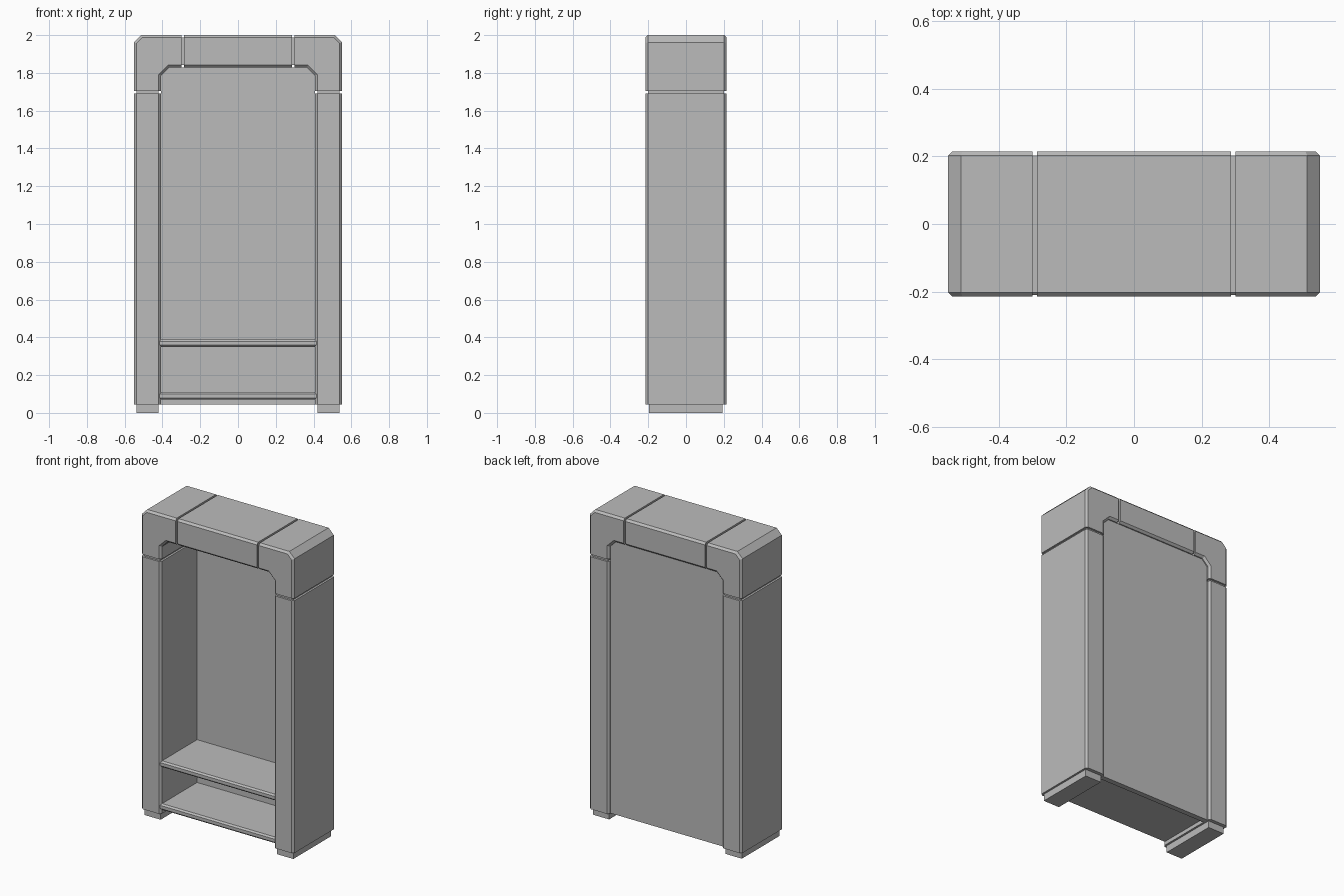
import bpy
import bmesh

if "Cube" in bpy.data.objects:
    bpy.data.objects.remove(bpy.data.objects["Cube"], do_unlink=True)

grey = bpy.data.materials.new("plain grey")
grey.use_nodes = True
grey.diffuse_color = (0.5, 0.5, 0.5, 1)
grey.node_tree.nodes["Principled BSDF"].inputs["Base Color"].default_value = (0.5, 0.5, 0.5, 1)

# Main dimensions
HALF_W, HALF_D, TOP, BASE = 0.55, 0.215, 2.0, 0.045
OPEN_X, OPEN_Z = 0.407, 0.1828 * 10
EDGE = 0.013            # chamfer on the frame edges
MITRE = 0.414           # offset of a corner shared with a 45 degree edge
SIDE_GAP = (1.69, 1.705)
TOP_GAP = (0.287, 0.30)


def finish(name, bm):
    bmesh.ops.recalc_face_normals(bm, faces=bm.faces)
    mesh = bpy.data.meshes.new(name)
    bm.to_mesh(mesh)
    bm.free()
    mesh.materials.append(grey)
    obj = bpy.data.objects.new(name, mesh)
    bpy.context.scene.collection.objects.link(obj)
    return obj


def frame_part(name, outline, side=1):
    """Loft an x-z outline through the depth with chamfered front and back."""
    bm = bmesh.new()
    levels = [(-HALF_D, EDGE), (-HALF_D + EDGE, 0), (HALF_D - EDGE, 0), (HALF_D, EDGE)]
    rings = [[bm.verts.new((side * x, y, z)) for x, z in outline(d)] for y, d in levels]
    for a, b in zip(rings, rings[1:]):
        for i in range(len(a)):
            j = (i + 1) % len(a)
            bm.faces.new((a[i], a[j], b[j], b[i]))
    bm.faces.new(rings[0])
    bm.faces.new(rings[-1])
    return finish(name, bm)


def box(name, xs, ys, zs, bevel=0):
    bm = bmesh.new()
    bmesh.ops.create_cube(bm, size=1)
    for v in bm.verts:
        v.co = [r[0] if c < 0 else r[1] for c, r in zip(v.co, (xs, ys, zs))]
    if bevel:
        front = [e for e in bm.edges
                 if all(v.co.y == min(w.co.y for w in bm.verts) for v in e.verts)
                 and e.verts[0].co.z == e.verts[1].co.z]
        bmesh.ops.bevel(bm, geom=front, offset=bevel, segments=1, affect='EDGES')
    return finish(name, bm)


def post(d):
    o, i = HALF_W - d, OPEN_X + d
    return [(o, BASE), (o, SIDE_GAP[0]), (i, SIDE_GAP[0]), (i, BASE)]


def corner(d):
    o, i, t, m = HALF_W - d, OPEN_X + d, TOP - d, MITRE * d
    u = OPEN_Z + d
    return [(o, SIDE_GAP[1]), (o, 1.962 - m), (HALF_W - 0.038 - m, t), (TOP_GAP[1], t),
            (TOP_GAP[1], u), (0.365 + m, u), (i, 1.786 + m), (i, SIDE_GAP[1])]


def lintel(d):
    x, t, u = TOP_GAP[0], TOP - d, OPEN_Z + d
    return [(-x, u), (x, u), (x, t), (-x, t)]


# Frame, joint cores and feet
core_y = (-HALF_D + EDGE, HALF_D - EDGE)
core_x = (OPEN_X + EDGE, HALF_W - EDGE)
frame_part("top_lintel", lintel)
for label, s in (("left", 1), ("right", -1)):
    side = sorted(s * x for x in core_x)
    frame_part(label + "_post", post, s)
    frame_part(label + "_top_corner", corner, s)
    box(label + "_post_joint", side, core_y, (SIDE_GAP[0] - 0.01, SIDE_GAP[1] + 0.01))
    box(label + "_lintel_joint", sorted((s * (TOP_GAP[0] - 0.01), s * (TOP_GAP[1] + 0.01))),
        core_y, (OPEN_Z + EDGE, TOP - EDGE))
    box(label + "_foot", side, (-0.197, 0.192), (0, BASE + 0.01))

# Back panel and shelves
box("back_panel", (-OPEN_X, OPEN_X), (0.16, 0.195), (BASE, OPEN_Z))
for name, low in (("middle_shelf", 0.349), ("bottom_shelf", 0.07)):
    box(name, (-0.42, 0.42), (-0.21, 0.17), (low, low + 0.04), bevel=0.01)
